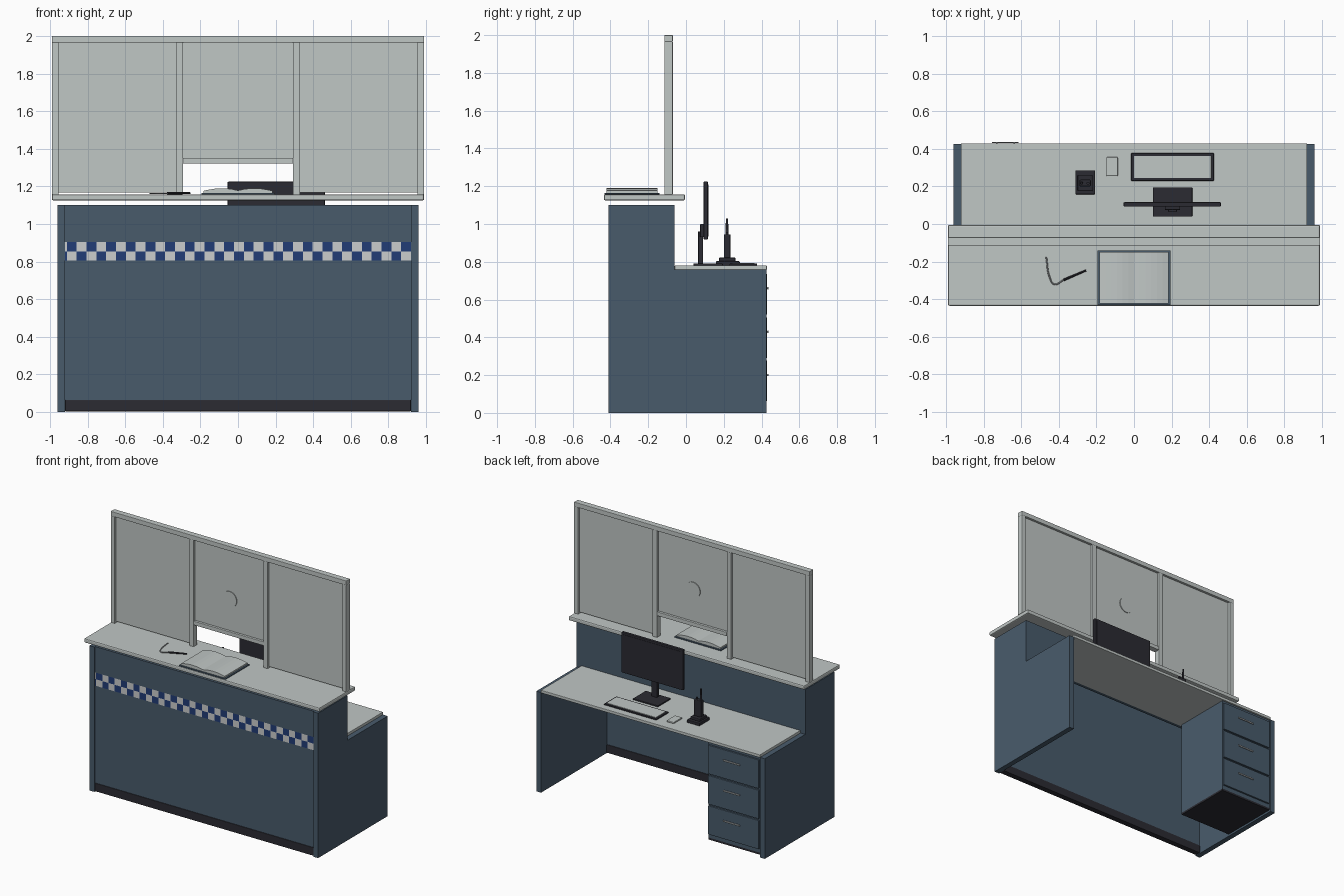
import bpy, bmesh, math
from mathutils import Vector

if "Cube" in bpy.data.objects:
    bpy.data.objects.remove(bpy.data.objects["Cube"])


def material(name, *rgb):
    m = bpy.data.materials.new(name)
    m.use_nodes = True
    color = (*rgb, 1)
    m.diffuse_color = color
    m.node_tree.nodes["Principled BSDF"].inputs["Base Color"].default_value = color
    return m


SLATE = material("slate_blue", 0.066, 0.105, 0.148)
GREY = material("light_grey", 0.53, 0.57, 0.56)
DARK = material("charcoal", 0.024, 0.024, 0.032)
BLUE = material("check_blue", 0.015, 0.045, 0.18)
WHITE = material("check_white", 0.60, 0.61, 0.61)
METAL = material("handle_metal", 0.35, 0.37, 0.38)


def finish(name, bm, mats, bevel=0, smooth=False):
    bmesh.ops.recalc_face_normals(bm, faces=bm.faces)
    me = bpy.data.meshes.new(name)
    bm.to_mesh(me)
    bm.free()
    ob = bpy.data.objects.new(name, me)
    bpy.context.collection.objects.link(ob)
    for m in mats:
        me.materials.append(m)
    if bevel:
        mod = ob.modifiers.new("Bevel", "BEVEL")
        mod.width, mod.segments = bevel, 2
    if smooth:
        bpy.ops.object.select_all(action="DESELECT")
        ob.select_set(True)
        bpy.context.view_layer.objects.active = ob
        bpy.ops.object.shade_smooth_by_angle()
    return ob


def box(name, x, y, z, mat, bevel=0):
    bm = bmesh.new()
    bmesh.ops.create_cube(bm, size=1)
    for v in bm.verts:
        v.co = [(a + b) / 2 + c * (b - a) for c, (a, b) in zip(v.co, (x, y, z))]
    return finish(name, bm, [mat], bevel)


def prism(name, points, direction, mat, bevel=0):
    bm = bmesh.new()
    face = bm.faces.new([bm.verts.new(p) for p in points])
    ext = bmesh.ops.extrude_face_region(bm, geom=[face])["geom"]
    bmesh.ops.translate(bm, vec=direction, verts=[v for v in ext if isinstance(v, bmesh.types.BMVert)])
    return finish(name, bm, [mat], bevel)


def cylinder(name, a, b, r, mat, segs=16, r2=None):
    a, b = Vector(a), Vector(b)
    bm = bmesh.new()
    bmesh.ops.create_cone(bm, cap_ends=True, segments=segs, radius1=r,
                          radius2=r if r2 is None else r2, depth=(b - a).length)
    rot = (b - a).to_track_quat("Z", "Y").to_matrix()
    for v in bm.verts:
        v.co = rot @ v.co + (a + b) / 2
    return finish(name, bm, [mat], smooth=True)


# Desk carcass: stepped side panels, front panel, kick board and upper wall
step = [(-0.41, 0), (0.425, 0), (0.425, 0.76), (-0.06, 0.76), (-0.06, 1.1), (-0.41, 1.1)]
for side, x in (("right", -0.96), ("left", 0.92)):
    prism(side + "_side_panel", [(x, y, z) for y, z in step], (0.04, 0, 0), SLATE)
W = (-0.92, 0.92)
box("front_panel", W, (-0.4, -0.365), (0.065, 1.08), SLATE)
box("kick_board", W, (-0.405, -0.36), (0.003, 0.065), DARK, 0.004)
box("upper_rear_wall", W, (-0.085, -0.06), (0.76, 1.08), SLATE)
box("upper_top_board", W, (-0.4, -0.06), (1.08, 1.1), SLATE)
box("desk_top", W, (-0.06, 0.428), (0.758, 0.78), GREY, 0.003)
box("service_counter", (-0.99, 0.99), (-0.435, -0.005), (1.125, 1.157), GREY, 0.008)

# Chequered band: two rows of alternating squares on a thin plate
bm = bmesh.new()
cell = 0.0523
for row in range(2):
    z1 = 0.905 - row * 0.05
    for k in range(36):
        x1 = 0.92 - k * cell
        x0 = max(x1 - cell, -0.92)
        f = bm.faces.new([bm.verts.new((x, -0.403, z)) for x, z in
                          ((x0, z1 - 0.05), (x1, z1 - 0.05), (x1, z1), (x0, z1))])
        f.material_index = (row + k) % 2
bmesh.ops.remove_doubles(bm, verts=bm.verts, dist=0.0001)
finish("chequered_band", bm, [BLUE, WHITE])

# Screen above the counter: posts, rails and panes
FRAME = (-0.115, -0.07)
for name, x0, x1 in (("right_outer", -0.99, -0.955), ("right_inner", -0.33, -0.293),
                     ("left_inner", 0.293, 0.33), ("left_outer", 0.955, 0.99)):
    box(name + "_post", (x0, x1), FRAME, (1.155, 1.967), GREY, 0.003)
box("screen_top_rail", (-0.99, 0.99), FRAME, (1.965, 2.0), GREY, 0.003)
box("hatch_bottom_rail", (-0.293, 0.293), FRAME, (1.322, 1.352), GREY, 0.003)
PANE = (-0.097, -0.088)
box("right_pane", (-0.955, -0.33), PANE, (1.167, 1.965), GREY)
box("left_pane", (0.33, 0.955), PANE, (1.167, 1.965), GREY)
box("hatch_pane", (-0.293, 0.293), PANE, (1.35, 1.965), GREY)
cylinder("speech_disc", (0, -0.103, 1.59), (0, -0.082, 1.59), 0.06, GREY, 32)

# Drawer pedestal
box("pedestal", (-0.92, -0.48), (-0.04, 0.415), (0.03, 0.758), SLATE)
box("pedestal_base", (-0.92, -0.48), (-0.04, 0.415), (0.015, 0.03), DARK)
for i in range(3):
    z = 0.2 + i * 0.23
    box(f"drawer_front_{i + 1}", (-0.91, -0.485), (0.41, 0.428), (z - 0.14, z + 0.078), SLATE, 0.003)
    box(f"drawer_handle_{i + 1}", (-0.755, -0.615), (0.431, 0.437), (z - 0.006, z + 0.006), METAL, 0.002)
    for x in (-0.735, -0.64):
        box(f"handle_mount_{i + 1}", (x, x + 0.008), (0.426, 0.433), (z - 0.004, z + 0.004), METAL)

# Open book: cover and two gently domed page blocks
box("book_cover", (-0.195, 0.195), (-0.432, -0.14), (1.157, 1.165), SLATE, 0.002)
for side, s in (("right", -1), ("left", 1)):
    top = [(s * 0.183 * t / 6, 1.172 + 0.018 * math.sin(math.pi * (0.12 + 0.8 * t / 6))) for t in range(7)]
    outline = [(0, 1.165)] + top + [(s * 0.183, 1.165)]
    prism(side + "_pages", [(x, -0.422, z) for x, z in outline], (0, 0.272, 0), GREY)

# Pen on a cord
curve = bpy.data.curves.new("pen_cord", "CURVE")
curve.dimensions = "3D"
curve.bevel_depth, curve.bevel_resolution = 0.004, 1
sp = curve.splines.new("BEZIER")
path = [(-0.467, -0.175), (-0.448, -0.285), (-0.425, -0.32), (-0.375, -0.298)]
sp.bezier_points.add(len(path) - 1)
for p, (x, y) in zip(sp.bezier_points, path):
    p.co = (x, y, 1.162)
    p.handle_left_type = p.handle_right_type = "AUTO"
cord = bpy.data.objects.new("pen_cord", curve)
curve.materials.append(METAL)
bpy.context.collection.objects.link(cord)
cylinder("pen", (-0.375, -0.298, 1.164), (-0.255, -0.247, 1.164), 0.007, DARK, 10, 0.005)

# Monitor with stand
box("monitor_base", (0.1, 0.31), (0.04, 0.195), (0.78, 0.791), DARK, 0.003)
box("monitor_neck", (0.182, 0.228), (0.064, 0.09), (0.79, 0.96), DARK, 0.003)
box("monitor_mount", (0.165, 0.245), (0.075, 0.1), (0.93, 1.0), DARK, 0.003)
box("monitor_case", (-0.055, 0.462), (0.093, 0.116), (0.918, 1.225), DARK, 0.004)
box("monitor_screen", (-0.04, 0.447), (0.114, 0.118), (0.935, 1.21), DARK)

# Keyboard with key rows, and mouse
box("keyboard", (-0.015, 0.425), (0.23, 0.377), (0.78, 0.79), DARK, 0.003)
box("keyboard_keys", (-0.001, 0.411), (0.245, 0.363), (0.788, 0.794), GREY, 0.001)
box("mouse", (-0.147, -0.086), (0.255, 0.356), (0.78, 0.793), GREY, 0.005)

# Two-way radio in its charger
box("charger_base", (-0.312, -0.207), (0.158, 0.285), (0.78, 0.803), DARK, 0.004)
box("charger_cradle", (-0.3, -0.22), (0.175, 0.262), (0.8, 0.822), DARK, 0.005)
box("radio_body", (-0.29, -0.23), (0.2, 0.236), (0.82, 0.945), DARK, 0.006)
cylinder("radio_antenna", (-0.278, 0.217, 0.94), (-0.278, 0.217, 1.03), 0.008, DARK, 12, 0.006)
cylinder("radio_knob", (-0.245, 0.217, 0.94), (-0.245, 0.217, 0.957), 0.008, DARK, 12)
